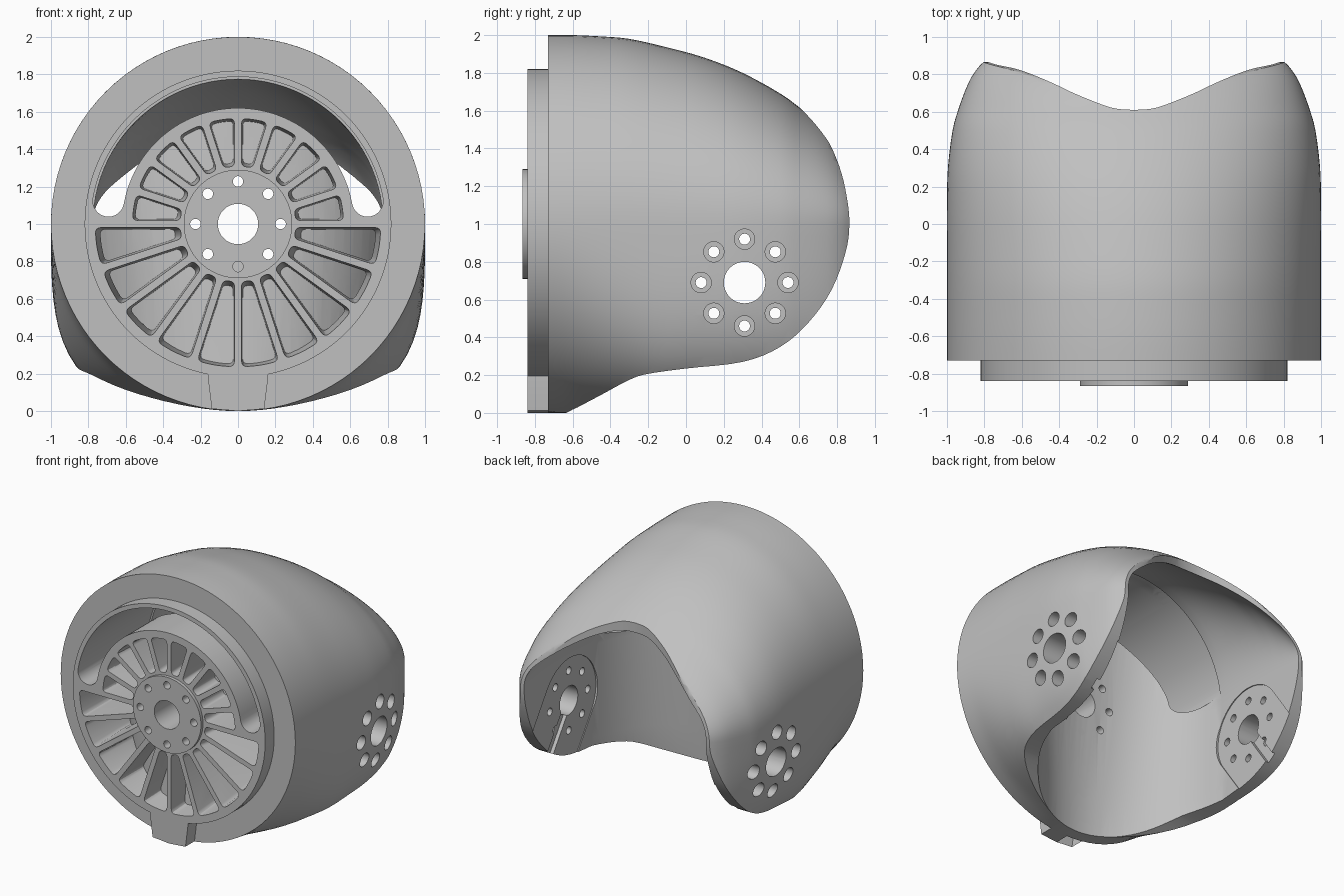
import bpy, bmesh
from math import sin, cos, pi, radians, asin
from mathutils import Vector

if "Cube" in bpy.data.objects:
    bpy.data.objects.remove(bpy.data.objects["Cube"], do_unlink=True)

grey = bpy.data.materials.new("plain_grey")
grey.use_nodes = True
COLOR = (0.53, 0.53, 0.53, 1)
grey.diffuse_color = COLOR
grey.node_tree.nodes["Principled BSDF"].inputs["Base Color"].default_value = COLOR


def loft(name, groups):
    """Each group is a list of closed rings, skinned and capped."""
    bm = bmesh.new()
    for rings in groups:
        rows = [[bm.verts.new(p) for p in ring] for ring in rings]
        for a, b in zip(rows, rows[1:]):
            for i in range(len(a)):
                j = (i + 1) % len(a)
                bm.faces.new((a[i], a[j], b[j], b[i]))
        bm.faces.new(rows[0])
        bm.faces.new(rows[-1])
    bmesh.ops.recalc_face_normals(bm, faces=bm.faces)
    mesh = bpy.data.meshes.new(name)
    bm.to_mesh(mesh)
    bm.free()
    obj = bpy.data.objects.new(name, mesh)
    bpy.context.collection.objects.link(obj)
    mesh.materials.append(grey)
    return obj


def prism(name, loops, axis, *spans):
    """Extrude 2D loops along an axis, once for every span."""
    place = {"x": lambda u, v, t: (t, u, v),
             "y": lambda u, v, t: (u, t, v),
             "z": lambda u, v, t: (u, v, t)}[axis]
    return loft(name, [[[place(u, v, t) for u, v in loop] for t in span]
                       for loop in loops for span in spans])


def boolean(target, tool, operation):
    mod = target.modifiers.new("cut", "BOOLEAN")
    mod.operation, mod.object, mod.solver = operation, tool, "EXACT"
    bpy.context.view_layer.objects.active = target
    bpy.ops.object.modifier_apply(modifier=mod.name)
    bpy.data.objects.remove(tool, do_unlink=True)


def spline(points, steps):
    """Dense smooth path through tuples of any size."""
    pts = [Vector(p) for p in points]
    out = []
    for i in range(len(pts) - 1):
        a, b, c, d = (pts[max(0, min(len(pts) - 1, i + k))] for k in (-1, 0, 1, 2))
        for s in range(steps):
            t = s / steps
            out.append(b + (c - a) * (t / 2) + (a * 2 - b * 5 + c * 4 - d) * (t * t / 2)
                       + (b * 3 - a - c * 3 + d) * (t ** 3 / 2))
    return [tuple(p) for p in out + [pts[-1]]]


def circle(u, v, r, n=32):
    return [(u + r * cos(2 * pi * i / n), v + r * sin(2 * pi * i / n)) for i in range(n)]


def bolt_circle(u, v, ring, r):
    return [circle(u + ring * cos(i * pi / 4), v + ring * sin(i * pi / 4), r, 20) for i in range(8)]


def rounded(points, radius):
    """Fillet every corner of a polygon, never using up an edge."""
    pts, out = [Vector(p) for p in points], []
    for i, p in enumerate(pts):
        back, ahead = pts[i - 1] - p, pts[(i + 1) % len(pts)] - p
        r = min(radius, .42 * back.length, .42 * ahead.length)
        a, b = p + back.normalized() * r, p + ahead.normalized() * r
        for k in range(5):
            t = k / 4
            out.append(tuple(a * (1 - t) ** 2 + p * (2 * t * (1 - t)) + b * t * t))
    return out


def squircle(n, count=48):
    """Half turn of a superellipse with unit radii, from +x to -x."""
    out = []
    for i in range(count + 1):
        c, s = cos(pi * i / count), sin(pi * i / count)
        r = (abs(c) ** n + abs(s) ** n) ** (-1 / n)
        out.append((r * c, r * s))
    return out


# Outer hull: y, half width, crown height, squareness of the lower half
HULL = spline([(-.73, 1, 1, 2), (-.6, 1, 1, 2.15), (-.45, 1, .993, 2.5), (-.3, 1, .98, 2.9),
               (-.1, 1, .935, 3.4), (.1, 1, .88, 3.4), (.3, .995, .8, 3.4), (.5, .97, .69, 3.4),
               (.61, .94, .61, 3.4), (.72, .9, .53, 3.4), (.8, .86, .455, 3.4),
               (.87, .8, .36, 3.4), (.95, .68, .22, 3.4)], 3)


def hull_ring(y, w, h, n):
    upper = [(w * c, y, 1 + h * s) for c, s in squircle(2)]
    return upper + [(-w * c, y, 1 - s) for c, s in squircle(n)[1:-1]]


body = loft("joint_housing", [[hull_ring(*row) for row in HULL]])

# Side outline trims the ears and the underside
ears = spline([(-.78, -.075), (-.63, 0), (-.45, .095), (-.3, .175), (-.2, .207), (0, .235), (.3, .27),
               (.5, .35), (.65, .48), (.77, .65), (.845, .85), (.865, 1), (.85, 1.15), (.81, 1.31),
               (.73, 1.48), (.6, 1.65), (.48, 1.77)], 4)
outline = ears + [(.3, 2.2), (-.9, 2.2), (-.9, -.1)]
boolean(body, prism("side_trim", [outline], "x", (-1.3, 1.3)), "INTERSECT")

# Saddle shaped rear edge
half = spline([(0, .61), (.12, .622), (.3, .69), (.45, .76), (.6, .82), (.72, .85), (.8, .87), (.86, .88)], 4)
saddle = [(-1.2, -1), (-1.2, .9)] + [(-x, y) for x, y in half[:0:-1]] + half + [(1.2, .9), (1.2, -1)]
boolean(body, prism("rear_trim", [saddle], "z", (-.5, 2.5)), "INTERSECT")

# Front disc, locating tab and raised hub
boolean(body, prism("front_disc", [circle(0, 1, .82, 96)], "y", (-.84, -.69)), "UNION")
tab = [(-.16, .25), (-.16, .17), (-.14, .012), (0, 0), (.14, .012), (.16, .17), (.16, .25)]
boolean(body, prism("front_tab", [tab], "y", (-.84, -.68)), "UNION")
boolean(body, prism("hub", [circle(0, 1, .29, 64)], "y", (-.865, -.78)), "UNION")


# Slightly slanted front wall of the cavity, rounder towards the bottom
def wall(name, a, b):
    rings = []
    for z, n in ((-.4, 2), (.3, 2), (1, 2.6), (2.3, 2.6)):
        shift = .3 + .08 * (z - .8)
        rings.append([(a * c, shift - b * s, z) for c, s in squircle(n)] + [(-a, 1.6, z), (a, 1.6, z)])
    return loft(name, [rings])


# Cavity: arched tunnel with flat cheeks, thinning the shell towards the rear lip
def tunnel_ring(y, w, h, n):
    back = max(0, min(1, (y - .05) / .6))
    top = min(.79, h - .13 + .06 * back)
    arch = [(.775 * c, y, 1 + top * s) for c, s in squircle(2 + .5 * back)]
    return arch + [(-.775, y, -.35), (.775, y, -.35)]


cavity = loft("cavity", [[tunnel_ring(*row) for row in HULL] + [tunnel_ring(1.2, 0, .3, 2)]])
boolean(cavity, wall("cavity_wall", .8, .87), "INTERSECT")
boolean(body, cavity, "DIFFERENCE")

# Crescent slot above the hub, with round ends
R0, R1, A = .62, .787, radians(10)
mid, rad = (R0 + R1) / 2, (R1 - R0) / 2
slot = [(R1 * cos(t), 1 + R1 * sin(t)) for t in (A + (pi - 2 * A) * i / 48 for i in range(49))]
slot += [(-mid * cos(A) + rad * cos(t), 1 + mid * sin(A) + rad * sin(t))
         for t in (pi - A + pi * i / 10 for i in range(1, 10))]
slot += [(R0 * cos(t), 1 + R0 * sin(t)) for t in (pi - A - (pi - 2 * A) * i / 48 for i in range(49))]
slot += [(mid * cos(A) + rad * cos(t), 1 + mid * sin(A) + rad * sin(t))
         for t in (pi + A + pi * i / 10 for i in range(1, 10))]
boolean(body, prism("crescent_slot", [slot], "y", (-.95, .02)), "DIFFERENCE")

# Twenty drafted pockets leave the spokes; their floors follow the cavity wall
pockets = []
for i in range(20):
    a0, a1 = radians(18 * i), radians(18 * i + 18)
    corners = [(.31 * cos(t), 1 + .31 * sin(t)) for t in (a1 - asin(.019 / .31), a0 + asin(.019 / .31))]
    r = .565 if i < 10 else .765
    d = asin(.019 / r)
    corners += [(r * cos(t), 1 + r * sin(t)) for t in (a0 + d, (a0 + a1) / 2, a1 - d)]
    loop = [Vector(p) for p in rounded(corners, .035)]
    middle = sum(loop, Vector((0, 0))) / len(loop)
    rings = []
    for y, scale in ((-.95, 1), (-.84, 1), (-.55, .86), (0, .86)):
        rings.append([(q.x, y, q.y) for q in (middle + (p - middle) * scale for p in loop)])
    pockets.append(rings)
pocket_tool = loft("pockets", pockets)
boolean(pocket_tool, wall("pocket_floor", .87, .94), "DIFFERENCE")
boolean(body, pocket_tool, "DIFFERENCE")

# Hub bore and bolt holes
hub_holes = [circle(0, 1, .108)] + bolt_circle(0, 1, .228, .028)
boolean(body, prism("hub_holes", hub_holes, "y", (-1, .2)), "DIFFERENCE")

# Flat pads inside the ears, running out at the rear edge
PY, PZ = .31, .69
along, side = Vector((.57, -.82)), Vector((.82, .57))
start = Vector((PY, PZ))
pad = [tuple(start + side * (.33 * cos(t)) - along * (.33 * sin(t)))
       for t in (pi * i / 32 for i in range(33))]
pad += [tuple(start - side * .33 + along), tuple(start + side * .33 + along)]
boolean(body, prism("pads", [pad], "x", (-.782, -.5), (.5, .782)), "DIFFERENCE")

# Ear bores, bolt holes, counterbores and grooves
ear_holes = [circle(PY, PZ, .11)] + bolt_circle(PY, PZ, .23, .029)
boolean(body, prism("ear_holes", ear_holes, "x", (-1.2, 1.2)), "DIFFERENCE")
bores = bolt_circle(PY, PZ, .23, .054)
boolean(body, prism("counterbores", bores, "x", (-1.2, -.86), (.86, 1.2)), "DIFFERENCE")
groove = [start + side * .04, start - side * .04,
          start - side * .04 + along * .6, start + side * .04 + along * .6]
boolean(body, prism("groove", [groove], "x", (-.81, -.6), (.6, .81)), "DIFFERENCE")

# Smooth curved walls, keep machined edges sharp
bpy.ops.object.select_all(action="DESELECT")
body.select_set(True)
bpy.context.view_layer.objects.active = body
bpy.ops.object.shade_smooth_by_angle(angle=radians(30))
